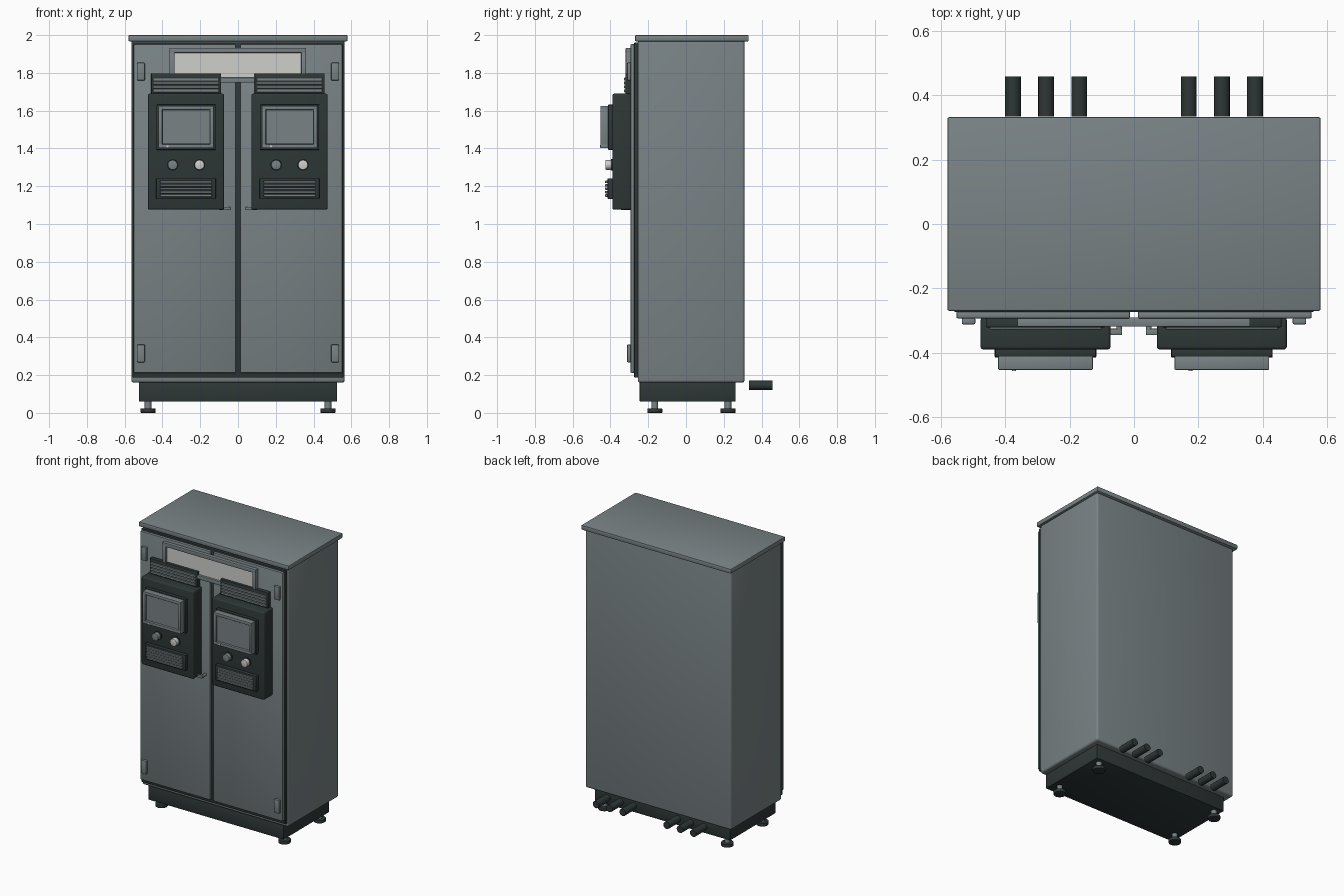
import bpy, math

if "Cube" in bpy.data.objects:
    bpy.data.objects.remove(bpy.data.objects["Cube"])


def material(name, rgb):
    m = bpy.data.materials.new(name)
    m.diffuse_color = (*rgb, 1)
    m.use_nodes = True
    m.node_tree.nodes["Principled BSDF"].inputs["Base Color"].default_value = m.diffuse_color
    return m


GREY = material("cabinet grey", (0.19, 0.225, 0.235))
DARK = material("charcoal", (0.028, 0.038, 0.038))
WHITE = material("off white", (0.62, 0.62, 0.60))


def finish(ob, name, mat, bevel=0, segments=2):
    ob.name = name
    ob.data.materials.append(mat)
    if bevel:
        mod = ob.modifiers.new("bevel", 'BEVEL')
        mod.width, mod.segments = bevel, segments
        bpy.ops.object.modifier_apply(modifier="bevel")
    bpy.ops.object.shade_smooth_by_angle(angle=math.radians(35))
    return ob


def box(name, x, y, z, mat, bevel=0, segments=2):
    """Box from (min, max) extents on each axis."""
    bpy.ops.mesh.primitive_cube_add(size=1, location=[sum(r) / 2 for r in (x, y, z)])
    ob = bpy.context.object
    ob.scale = [r[1] - r[0] for r in (x, y, z)]
    bpy.ops.object.transform_apply(location=False, rotation=False, scale=True)
    return finish(ob, name, mat, bevel, segments)


def rod(name, centre, radius, length, axis, mat, bevel=0, sides=24):
    rot = {'x': (0, math.pi / 2, 0), 'y': (math.pi / 2, 0, 0), 'z': (0, 0, 0)}[axis]
    bpy.ops.mesh.primitive_cylinder_add(vertices=sides, radius=radius, depth=length,
                                        location=centre, rotation=rot)
    return finish(bpy.context.object, name, mat, bevel)


def frame(name, x, z, y, border, mat, bevel=0.003):
    """Rectangular surround made of four bars."""
    b = border
    box(name + "_top", x, y, (z[1] - b, z[1]), mat, bevel)
    box(name + "_bottom", x, y, (z[0], z[0] + b), mat, bevel)
    box(name + "_left", (x[0], x[0] + b), y, (z[0] + b / 2, z[1] - b / 2), mat, bevel)
    box(name + "_right", (x[1] - b, x[1]), y, (z[0] + b / 2, z[1] - b / 2), mat, bevel)


def louvre(name, x, z, y, count, mat):
    """Evenly spaced horizontal slats."""
    pitch = (z[1] - z[0]) / count
    for i in range(count):
        low = z[0] + i * pitch
        box(f"{name}_{i + 1}", x, y, (low + pitch * 0.12, low + pitch * 0.88), mat, 0.002, 1)


# Cabinet shell, roof and plinth
box("cabinet_body", (-0.565, 0.565), (-0.255, 0.31), (0.16, 1.975), GREY, 0.014, 3)
box("roof", (-0.58, 0.58), (-0.27, 0.332), (1.967, 2.0), GREY, 0.006)
box("plinth", (-0.525, 0.525), (-0.245, 0.262), (0.06, 0.168), DARK, 0.004)
box("door_gasket", (-0.558, 0.558), (-0.274, -0.25), (0.187, 1.962), DARK, 0.004)

# Levelling feet
for x in (-0.476, 0.476):
    for y in (-0.165, 0.222):
        rod("foot_pad", (x, y, 0.0115), 0.04, 0.023, 'z', DARK, 0.003)
        rod("foot_stem", (x, y, 0.043), 0.018, 0.046, 'z', GREY)

# Doors, hinges, handles and cable stubs, left and right
for s, side in ((-1, "left"), (1, "right")):
    def mx(a, b):
        return tuple(sorted((s * a, s * b)))

    box(side + "_door", mx(0.012, 0.552), (-0.294, -0.27), (0.212, 1.952), GREY, 0.006)
    for z in ((0.268, 0.362), (1.76, 1.854)):
        box(side + "_hinge", mx(0.493, 0.535), (-0.312, -0.29), z, GREY, 0.005)
    rod(side + "_handle_stem", (s * 0.046, -0.31, 1.083), 0.009, 0.04, 'y', GREY, 0, 16)
    box(side + "_handle_lever", mx(0.037, 0.10), (-0.345, -0.325), (1.074, 1.091), GREY, 0.003)
    for x in (0.17, 0.273, 0.376):
        rod(side + "_cable", (s * x, 0.396, 0.146), 0.0245, 0.124, 'y', DARK, 0, 20)

# Illuminated header sign
frame("sign_frame", (-0.363, 0.361), (1.748, 1.933), (-0.319, -0.29), 0.027, GREY)
box("sign_panel", (-0.345, 0.343), (-0.303, -0.29), (1.76, 1.92), WHITE)

# Two identical control units
for cx, side in ((-0.275, "left"), (0.273, "right")):
    def at(half):
        return (cx - half, cx + half)

    box(side + "_unit_housing", at(0.202), (-0.39, -0.29), (1.076, 1.69), DARK, 0.01, 3)

    # Vent hood above the housing
    box(side + "_hood", at(0.185), (-0.321, -0.29), (1.68, 1.797), DARK, 0.003)
    louvre(side + "_hood_slat", at(0.174), (1.695, 1.777), (-0.328, -0.312), 4, GREY)

    # Display with raised surround
    box(side + "_display_mount", at(0.157), (-0.412, -0.385), (1.392, 1.632), DARK, 0.004)
    frame(side + "_display_surround", at(0.147), (1.402, 1.626), (-0.453, -0.408), 0.021, GREY)
    box(side + "_display_gasket", at(0.135), (-0.437, -0.408), (1.415, 1.614), DARK)
    box(side + "_display_screen", at(0.123), (-0.444, -0.41), (1.427, 1.601), GREY)
    rod(side + "_display_lamp", (cx - 0.098, -0.453, 1.411), 0.006, 0.006, 'y', WHITE, 0, 12)

    # Knobs
    for dx, mat in ((-0.071, GREY), (0.071, WHITE)):
        rod(side + "_knob_collar", (cx + dx, -0.393, 1.313), 0.03, 0.01, 'y', DARK)
        rod(side + "_knob", (cx + dx, -0.41, 1.313), 0.026, 0.032, 'y', mat, 0.003)

    # Lower vent grille
    box(side + "_grille_plate", at(0.158), (-0.415, -0.385), (1.132, 1.242), DARK, 0.004)
    louvre(side + "_grille_slat", at(0.138), (1.142, 1.232), (-0.428, -0.405), 5, GREY)
